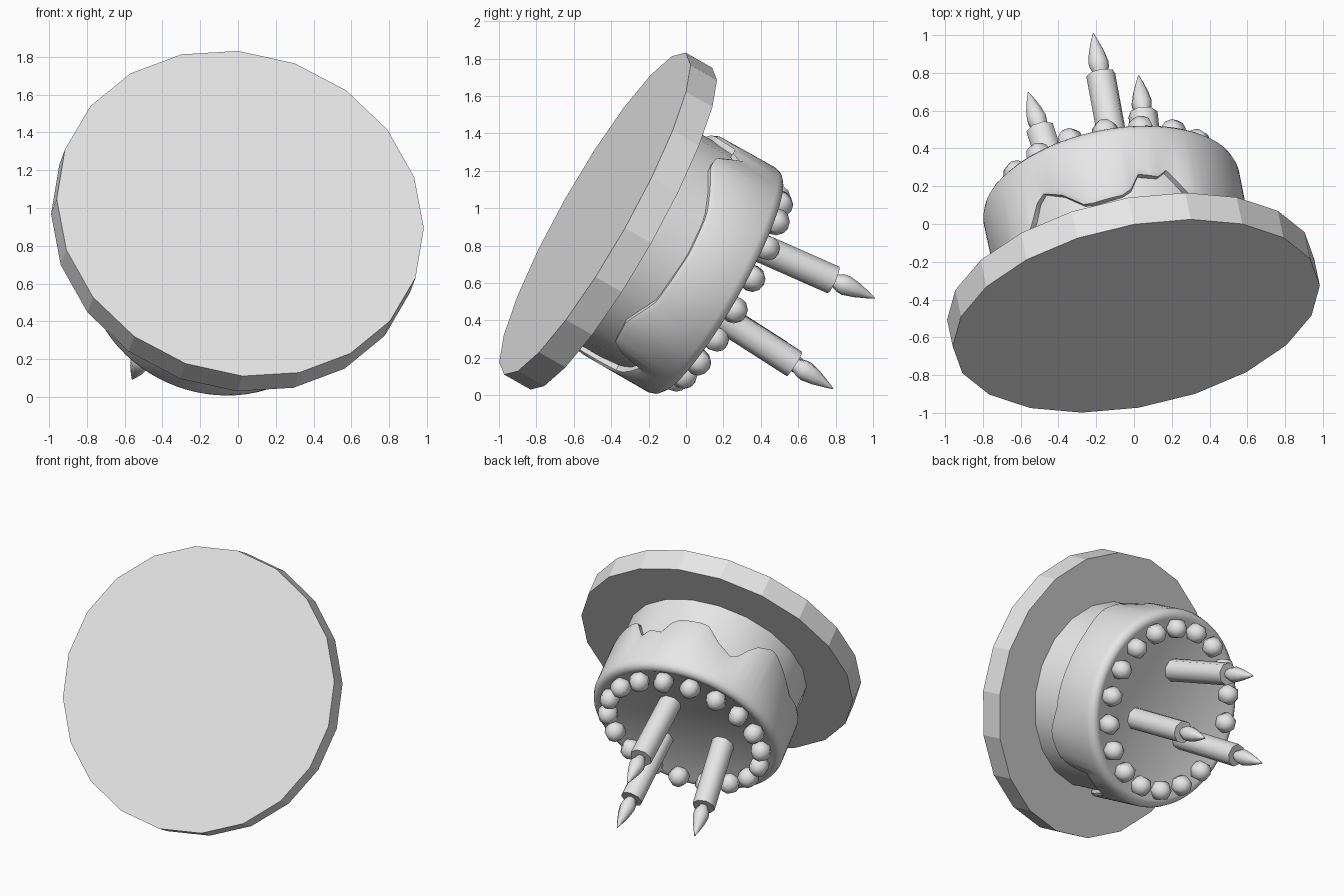
import bpy, bmesh, math
from mathutils import Matrix, Vector

cube = bpy.data.objects.get("Cube")
if cube:
    bpy.data.objects.remove(cube)

grey = bpy.data.materials.new("plain grey")
grey.use_nodes = True
grey.diffuse_color = (0.8, 0.8, 0.8, 1)
grey.node_tree.nodes["Principled BSDF"].inputs["Base Color"].default_value = (0.8, 0.8, 0.8, 1)

# Tilted frame: local z runs from plate to candles
axis = Vector((-0.18, 0.855, -0.485)).normalized()
side = axis.cross(Vector((-0.012, 0.49, 0.871))).normalized()
up = side.cross(axis)
frame = Matrix((up, side, axis)).transposed().to_4x4()
frame.translation = (0.012, -0.487, 0.971)


def finish(name, bm, local=Matrix(), angle=40):
    bmesh.ops.recalc_face_normals(bm, faces=bm.faces)
    mesh = bpy.data.meshes.new(name)
    bm.to_mesh(mesh)
    bm.free()
    mesh.materials.append(grey)
    obj = bpy.data.objects.new(name, mesh)
    bpy.context.collection.objects.link(obj)
    obj.matrix_world = frame @ local
    bpy.ops.object.select_all(action='DESELECT')
    obj.select_set(True)
    bpy.context.view_layer.objects.active = obj
    if angle:
        bpy.ops.object.shade_smooth_by_angle(angle=math.radians(angle))
    return obj


def loft(name, sides, profile, local=Matrix(), angle=40):
    """Rings of (radius, height); height may be a function of the angle."""
    bm = bmesh.new()
    rings = []
    for radius, height in profile:
        ring = []
        for i in range(sides):
            t = math.tau * i / sides
            z = height(t) if callable(height) else height
            ring.append(bm.verts.new((radius * math.cos(t), radius * math.sin(t), z)))
        rings.append(ring)
    for a, b in zip(rings, rings[1:]):
        for i in range(sides):
            j = (i + 1) % sides
            bm.faces.new((a[i], a[j], b[j], b[i]))
    bm.faces.new(rings[0])
    bm.faces.new(rings[-1])
    return finish(name, bm, local, angle)


# Plate and cake body
loft("plate", 20, [(0.988, 0), (0.988, 0.165)], angle=0)
loft("cake_body", 20, [(0.65, 0.16), (0.65, 0.7)])

# Icing with a dripping lower edge: (degrees, height)
drips = [(0, 0.36), (4, 0.36), (6, 0.48), (20, 0.45), (24, 0.52), (29, 0.37),
         (39, 0.34), (65, 0.42), (85, 0.43), (113, 0.41), (129, 0.34), (147, 0.37),
         (153, 0.57), (175, 0.52), (187, 0.25), (200, 0.4), (225, 0.45), (250, 0.4),
         (275, 0.44), (300, 0.28), (312, 0.35), (322, 0.53), (333, 0.46),
         (343, 0.35), (360, 0.36)]


def edge(t):
    d = math.degrees(t)
    for (a, p), (b, q) in zip(drips, drips[1:]):
        if a <= d <= b:
            return p + (q - p) * (d - a) / (b - a)
    return drips[0][1]


loft("icing", 80, [(0.64, edge), (0.675, edge), (0.688, lambda t: edge(t) + 0.03),
                   (0.69, 0.73), (0.68, 0.76), (0.66, 0.778), (0.63, 0.782), (0.61, 0.772)])

# Ring of round beads on the rim
for i in range(18):
    t = math.radians(20 * i - 1)
    bm = bmesh.new()
    bmesh.ops.create_uvsphere(bm, u_segments=6, v_segments=6, radius=0.074)
    spot = Matrix.Rotation(t, 4, 'Z') @ Matrix.Translation((0.56, 0, 0.815))
    finish(f"bead_{i + 1}", bm, spot, 80)

# Three candles leaning outward, each with a flame
flame = [(0.03, 0), (0.052, 0.05), (0.055, 0.08), (0.042, 0.14), (0.022, 0.2), (0.003, 0.25)]
for i, degrees in enumerate((9, 123, 240)):
    spot = (Matrix.Rotation(math.radians(degrees), 4, 'Z')
            @ Matrix.Translation((0.27, 0, 0.76)) @ Matrix.Rotation(0.1, 4, 'Y'))
    loft(f"candle_{i + 1}", 8, [(0.079, 0), (0.079, 0.54)], spot, 60)
    loft(f"flame_{i + 1}", 8, flame, spot @ Matrix.Translation((0, 0, 0.535)), 60)
